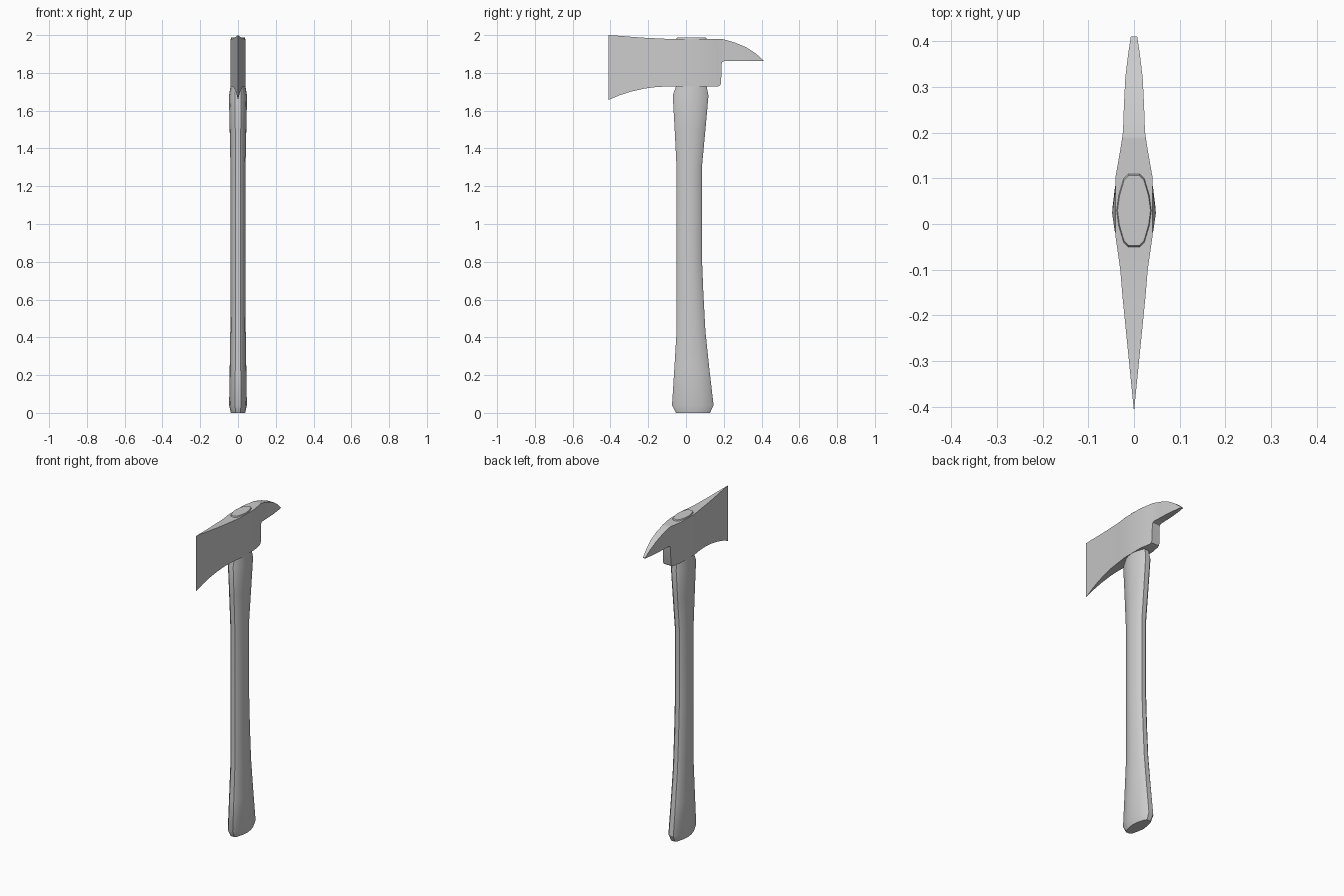
import bpy, bmesh


def loft(name, rings, angle):
    """Skin a list of equal-length point rings and cap both ends."""
    bm = bmesh.new()
    loops = [[bm.verts.new(p) for p in ring] for ring in rings]
    n = len(loops[0])
    for a, b in zip(loops, loops[1:]):
        for i in range(n):
            j = (i + 1) % n
            bm.faces.new((a[i], a[j], b[j], b[i]))
    bm.faces.new(loops[0][::-1])
    bm.faces.new(loops[-1])
    bmesh.ops.remove_doubles(bm, verts=bm.verts, dist=0.0001)
    bmesh.ops.recalc_face_normals(bm, faces=bm.faces)
    mesh = bpy.data.meshes.new(name)
    bm.to_mesh(mesh)
    bm.free()
    obj = bpy.data.objects.new(name, mesh)
    bpy.context.collection.objects.link(obj)
    bpy.ops.object.select_all(action='DESELECT')
    obj.select_set(True)
    bpy.context.view_layer.objects.active = obj
    bpy.ops.object.shade_smooth_by_angle(angle=angle)
    return obj


# Handle: blunt-ended oval section, scaled at each height
half = [(0.33, -1), (0.60, -0.87), (0.88, -0.42), (1, 0),
        (0.88, 0.42), (0.60, 0.87), (0.33, 1)]
oval = half + [(-x, y) for x, y in reversed(half)]
# (z, front y, back y, half width)
handle_stations = [
    (0.0, -0.053, 0.127, 0.038), (0.04, -0.074, 0.146, 0.047),
    (0.23, -0.062, 0.124, 0.044), (0.43, -0.05, 0.103, 0.041),
    (0.63, -0.05, 0.092, 0.04), (0.83, -0.05, 0.084, 0.04),
    (1.30, -0.05, 0.084, 0.04), (1.50, -0.06, 0.103, 0.044),
    (1.68, -0.07, 0.119, 0.048), (1.73, -0.053, 0.109, 0.039),
    (1.982, -0.05, 0.109, 0.038), (1.987, -0.047, 0.106, 0.036)]
loft("handle", [[(x * w, (y0 + y1) / 2 + y * (y1 - y0) / 2, z) for x, y in oval]
                for z, y0, y1, w in handle_stations], 0.55)

# Head: rectangular sections from the sharp blade edge to the pick tip
# (y, bottom z, top z, half width)
head_stations = [
    (-0.41, 1.657, 2.0, 0.0), (-0.35, 1.682, 1.996, 0.006),
    (-0.29, 1.701, 1.991, 0.012), (-0.22, 1.717, 1.986, 0.019),
    (-0.16, 1.725, 1.983, 0.025), (-0.10, 1.728, 1.98, 0.030),
    (-0.03, 1.728, 1.98, 0.040), (0.105, 1.728, 1.98, 0.040),
    (0.168, 1.728, 1.98, 0.029), (0.18, 1.733, 1.98, 0.027),
    (0.186, 1.745, 1.98, 0.0265), (0.188, 1.845, 1.98, 0.026),
    (0.192, 1.857, 1.979, 0.0255), (0.202, 1.862, 1.977, 0.024),
    (0.26, 1.862, 1.96, 0.022), (0.32, 1.862, 1.935, 0.019),
    (0.37, 1.862, 1.902, 0.013), (0.41, 1.862, 1.866, 0.007)]
loft("axe_head", [[(-w, y, zb), (w, y, zb), (w, y, zt), (-w, y, zt)]
                  for y, zb, zt, w in head_stations], 0.5)
